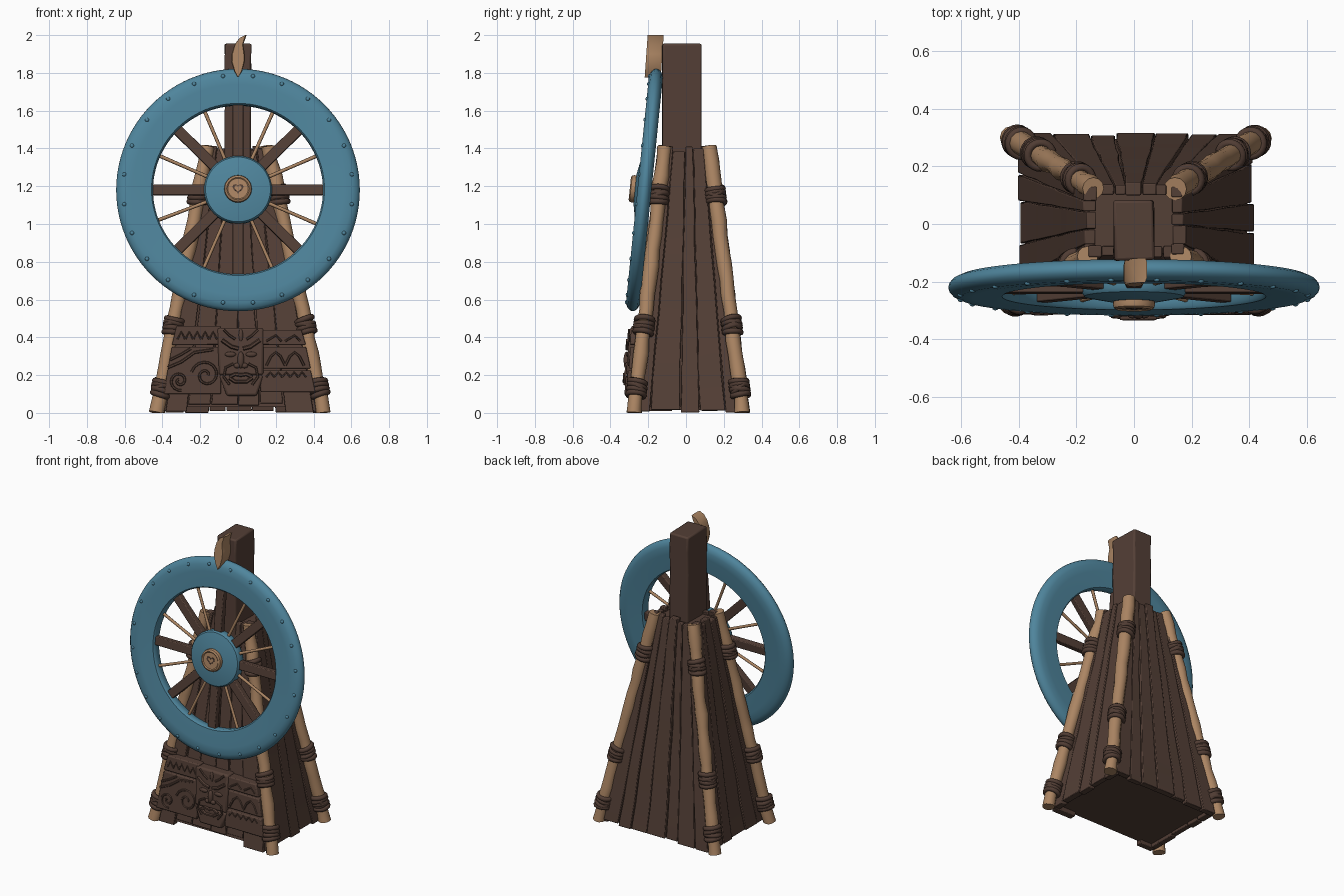
import bpy, bmesh, math, random
from mathutils import Matrix, Vector

if "Cube" in bpy.data.objects:
    bpy.data.objects.remove(bpy.data.objects["Cube"])

random.seed(4)
R = random.uniform


def material(name, col):
    m = bpy.data.materials.new(name)
    m.diffuse_color = (*col, 1)
    m.use_nodes = True
    m.node_tree.nodes["Principled BSDF"].inputs["Base Color"].default_value = m.diffuse_color
    return m


BLUE = material("painted blue", (0.078, 0.235, 0.335))
BROWN = material("dark wood", (0.088, 0.050, 0.037))
ROPE = material("rope brown", (0.080, 0.045, 0.033))
TAN = material("light wood", (0.41, 0.235, 0.125))


def finish(name, bm, mat, bevel=0.0, angle=35):
    bmesh.ops.recalc_face_normals(bm, faces=bm.faces[:])
    me = bpy.data.meshes.new(name)
    bm.to_mesh(me)
    bm.free()
    me.materials.append(mat)
    me.shade_smooth()
    me.set_sharp_from_angle(angle=math.radians(angle))
    ob = bpy.data.objects.new(name, me)
    bpy.context.collection.objects.link(ob)
    if bevel:
        b = ob.modifiers.new("soft edges", 'BEVEL')
        b.width, b.segments, b.limit_method = bevel, 2, 'ANGLE'
    return ob


def loft(bm, rings, closed=False):
    vs = [[bm.verts.new(p) for p in r] for r in rings]
    n = len(vs[0])
    for a, b in zip(vs, vs[1:] + vs[:1] if closed else vs[1:]):
        for i in range(n):
            bm.faces.new((a[i], a[(i + 1) % n], b[(i + 1) % n], b[i]))
    if not closed:
        bm.faces.new(vs[0])
        bm.faces.new(vs[-1])


def lathe(bm, profile, M, n=64, closed=False):
    loft(bm, [[M @ Vector((r * math.cos(2 * math.pi * i / n), r * math.sin(2 * math.pi * i / n), z))
               for i in range(n)] for r, z in profile], closed)


def tube(bm, pts, radii, n=8):
    pts = [Vector(p) for p in pts]
    rings = []
    for i, p in enumerate(pts):
        d = (pts[min(i + 1, len(pts) - 1)] - pts[max(i - 1, 0)]).normalized()
        u = d.cross(Vector((0, 1, 0))).normalized()
        v = d.cross(u)
        ring = [p + radii[i] * (u * math.cos(2 * math.pi * k / n) + v * math.sin(2 * math.pi * k / n)) for k in range(n)]
        for q in ring:
            q.z = max(q.z, 0)
        rings.append(ring)
    loft(bm, rings)


def box(bm, x0, x1, y0, y1, z0, z1, M=Matrix()):
    loft(bm, [[M @ Vector(p) for p in ((x0, y0, z), (x1, y0, z), (x1, y1, z), (x0, y1, z))] for z in (z0, z1)])


def blob(bm, loc, size):
    bmesh.ops.create_uvsphere(bm, u_segments=12, v_segments=8, radius=1,
                              matrix=Matrix.Translation(loc) @ Matrix.Diagonal((*size, 1)))


# Tower: tapered core with planks on its four sides
H = 1.41
LOW = [Vector(p) for p in ((-0.39, -0.29, 0), (0.405, -0.29, 0), (0.405, 0.305, 0), (-0.39, 0.305, 0))]
TOP = [Vector(p) for p in ((-0.16, -0.105, H), (0.16, -0.105, H), (0.16, 0.13, H), (-0.16, 0.13, H))]
bm = bmesh.new()
s = Vector((0.97, 0.97, 1))
loft(bm, [[p * s + Vector((0, 0, 0.03)) for p in LOW], [p * s - Vector((0, 0, 0.03)) for p in TOP]])
finish("tower_core", bm, BROWN)
for side, name, n in ((0, "front", 6), (1, "right", 5), (2, "back", 7), (3, "left", 5)):
    bm = bmesh.new()
    a, b, c, d = LOW[side], LOW[(side + 1) % 4], TOP[side], TOP[(side + 1) % 4]
    out = Vector(((0, -1, 0), (1, 0, 0), (0, 1, 0), (-1, 0, 0))[side])
    cuts = [0] + [(i + R(-0.2, 0.2)) / n for i in range(1, n)] + [1]
    for i in range(n):
        t0, t1 = cuts[i] + 0.004, cuts[i + 1] - 0.004
        lo = R(0, 0.012)
        if side == 0 and 0 < i < n - 1:
            lo = R(0.035, 0.05) / H
        hi, th = 1 + R(-0.02, 0.004), R(0.004, 0.014)
        rings = []
        for k in range(9):
            f = lo + (hi - lo) * k / 8
            w = R(-0.006, 0.006)
            p, q = (a.lerp(b, t0 + w)).lerp(c.lerp(d, t0 + w), f), (a.lerp(b, t1 + w)).lerp(c.lerp(d, t1 + w), f)
            o = out * (th + R(-0.003, 0.003))
            rings.append([p + o, q + o, q - out * 0.03, p - out * 0.03])
        loft(bm, rings)
    finish(name + "_planks", bm, BROWN, 0.004)

# Upright post
bm = bmesh.new()
rings = []
for z in (1.2, 1.4, 1.55, 1.7, 1.85, 1.955):
    w = R(-0.003, 0.003)
    rings.append([(-0.07 + w, -0.128, z), (0.07 + w, -0.125, z), (0.068 - w, 0.083, z), (-0.07 - w, 0.083, z)])
loft(bm, rings)
finish("post", bm, BROWN, 0.01)

# Corner poles with rope lashings
poles = {"front_left": ((-0.43, -0.275, 0), (-0.16, -0.115, H)), "front_right": ((0.455, -0.275, 0), (0.16, -0.115, H)),
         "back_left": ((-0.425, 0.30, 0), (-0.14, 0.125, H)), "back_right": ((0.44, 0.30, 0), (0.14, 0.125, H))}
for name, (a, b) in poles.items():
    a, b = Vector(a), Vector(b)
    bm = bmesh.new()
    pts = [a.lerp(b, i / 18) + Vector((R(-0.004, 0.004), R(-0.004, 0.004), 0)) for i in range(19)]
    tube(bm, pts, [0.038 + R(-0.003, 0.004) for _ in pts], 12)
    finish(name + "_pole", bm, TAN, angle=50)
    bm = bmesh.new()
    aim = (b - a).to_track_quat('Z', 'Y').to_matrix().to_4x4()
    for z in (0.13, 0.46, 1.15):
        for k in (-1.5, -0.5, 0.5, 1.5, 0, 0):
            M = Matrix.Translation(a.lerp(b, (z + k * 0.022) / H)) @ aim @ Matrix.Rotation(R(0, 6), 4, 'Z') \
                @ Matrix.Rotation(R(0.08, 0.2) if k else 0.55, 4, 'X')
            lathe(bm, [(0.044 + 0.014 * math.cos(t * math.pi / 4), 0.015 * math.sin(t * math.pi / 4))
                       for t in range(8)], M, 20, True)
    finish(name + "_lashings", bm, ROPE, angle=60)


# Carved front panel: leaning boards, a mask and raised ornament
def fy(z):
    return -0.322 + 0.08 * z


def board(bm, xl0, xr0, z0, xl1, xr1, z1, off=0.0):
    loft(bm, [[(l, fy(z) - off, z), (r, fy(z) - off, z), (r, fy(z) + 0.07, z), (l, fy(z) + 0.07, z)]
              for l, r, z in ((xl0, xr0, z0), (xl1, xr1, z1))])


def carve(bm, pts, r, off=0.0, mirror=None):
    for sgn in ((1,) if mirror is None else (1, -1)):
        c = mirror or 0
        tube(bm, [(c + sgn * x, fy(z) - off, z) for x, z in pts], [r] * len(pts), 6)


bm = bmesh.new()
board(bm, -0.395, -0.09, 0.10, -0.35, -0.09, 0.35)
board(bm, -0.35, -0.09, 0.36, -0.325, -0.09, 0.46, 0.004)
board(bm, 0.12, 0.41, 0.11, 0.12, 0.385, 0.225, 0.003)
board(bm, 0.12, 0.385, 0.235, 0.12, 0.36, 0.35)
board(bm, 0.12, 0.36, 0.36, 0.12, 0.335, 0.44, 0.004)
finish("panel_boards", bm, BROWN, 0.006)
bm = bmesh.new()
board(bm, -0.06, 0.10, 0.09, -0.10, 0.135, 0.2, 0.012)
board(bm, -0.10, 0.135, 0.2, -0.11, 0.135, 0.45, 0.012)
finish("mask_block", bm, BROWN, 0.012)

bm = bmesh.new()
C = 0.015
carve(bm, [(0.012, 0.34), (0.05, 0.35), (0.10, 0.385)], 0.011, 0.016, C)     # brows
carve(bm, [(0.03, 0.39), (0.06, 0.41), (0.09, 0.44)], 0.007, 0.014, C)
carve(bm, [(0.04, 0.26), (0.08, 0.24), (0.09, 0.19), (0.06, 0.15)], 0.007, 0.014, C)
carve(bm, [(-0.06, 0.19), (-0.03, 0.205), (0, 0.2), (0.03, 0.205), (0.06, 0.19)], 0.010, 0.018, C)  # lips
carve(bm, [(-0.06, 0.185), (-0.03, 0.165), (0.03, 0.165), (0.06, 0.185)], 0.010, 0.018, C)
for sgn in (-1, 1):
    blob(bm, (C + sgn * 0.055, fy(0.31) - 0.012, 0.31), (0.03, 0.01, 0.014))
    blob(bm, (C + sgn * 0.02, fy(0.25) - 0.014, 0.25), (0.018, 0.012, 0.014))
blob(bm, (C, fy(0.28) - 0.014, 0.28), (0.018, 0.017, 0.045))
blob(bm, (C, fy(0.41) - 0.010, 0.41), (0.012, 0.01, 0.035))
finish("mask_features", bm, BROWN, angle=60)

bm = bmesh.new()
for cx, cz, size, turn in ((-0.17, 0.2, 0.075, 0), (-0.31, 0.17, 0.05, 2)):      # wave swirls
    carve(bm, [(cx + size * (0.15 + t / 26) * math.cos(turn + t * 0.4), cz + size * (0.15 + t / 26) * math.sin(turn + t * 0.4))
               for t in range(24)], 0.007)
carve(bm, [(-0.37, 0.24), (-0.3, 0.27), (-0.23, 0.32), (-0.13, 0.335)], 0.008)
carve(bm, [(-0.36, 0.28), (-0.3, 0.31), (-0.25, 0.34)], 0.007)
for i in range(5):                                                              # zigzags and arcs
    x = 0.15 + i * 0.042
    carve(bm, [(x, 0.19), (x + 0.021, 0.215), (x + 0.042, 0.19)], 0.005, 0.003)
    carve(bm, [(-0.32 + i * 0.042, 0.39), (-0.30 + i * 0.042, 0.43), (-0.28 + i * 0.042, 0.39)], 0.005, 0.004)
for x in (0.2, 0.3):
    carve(bm, [(x - 0.05, 0.25), (x - 0.025, 0.3), (x, 0.32), (x + 0.025, 0.3), (x + 0.05, 0.25)], 0.007)
    carve(bm, [(x - 0.05, 0.38), (x, 0.41), (x + 0.03, 0.38)], 0.006, 0.004)
finish("panel_carving", bm, BROWN, angle=60)

# Wheel frame: local z points out of the front, leaning back at the top
W = Matrix.Translation((0, -0.22, 1.18)) @ Matrix.Rotation(-0.101, 4, 'X') @ Matrix.Rotation(math.pi / 2, 4, 'X')
bm = bmesh.new()
half = [(0.45, 0.022), (0.458, 0.032), (0.56, 0.037), (0.605, 0.037), (0.63, 0.026), (0.642, 0.012)]
lathe(bm, half + [(0.645, 0)] + [(r, -z) for r, z in reversed(half)], W, 96, True)
finish("wheel_rim", bm, BLUE, angle=40)
bm = bmesh.new()
for i in range(24):
    t = (i + 0.5) * math.pi / 12
    blob(bm, W @ Vector((0.607 * math.cos(t), 0.607 * math.sin(t), 0.034)), (0.011, 0.009, 0.011))
finish("rim_studs", bm, BLUE, angle=60)
bm = bmesh.new()
lathe(bm, [(0.17, -0.035), (0.18, -0.02), (0.18, 0.02), (0.172, 0.032), (0.08, 0.05), (0.05, 0.05)], W)
finish("hub_disc", bm, BLUE)
bm = bmesh.new()
lathe(bm, [(0.07, 0.03), (0.073, 0.06), (0.07, 0.072), (0.06, 0.078), (0.054, 0.073), (0.02, 0.073)], W, 32)
finish("hub_cap", bm, TAN)
bm = bmesh.new()
heart = [(16 * math.sin(t) ** 3, 13 * math.cos(t) - 5 * math.cos(2 * t) - 2 * math.cos(3 * t) - math.cos(4 * t))
         for t in (2 * math.pi * k / 32 for k in range(32))]
loft(bm, [[W @ Vector((x * s, y * s + 0.002, z)) for x, y in heart]
          for s, z in ((0.0018, 0.072), (0.0018, 0.075), (0.0012, 0.075), (0.0012, 0.072))], True)
finish("cap_heart", bm, BROWN)
bm = bmesh.new()
lathe(bm, [(0.05, -0.16), (0.05, 0)], W, 24)
finish("axle", bm, BROWN)

# Spokes: eight thick, eight thin between them
thick, thin = bmesh.new(), bmesh.new()
for i in range(8):
    box(thick, 0.15, 0.47, -0.028, 0.028, -0.02, 0.02, W @ Matrix.Rotation(i * math.pi / 4, 4, 'Z'))
    t = (i + 0.5) * math.pi / 4 + R(-0.03, 0.03)
    tube(thin, [W @ Vector((r * math.cos(t), r * math.sin(t), 0)) for r in (0.15, 0.3, 0.47)], [0.010, 0.009, 0.010])
finish("thick_spokes", thick, BROWN, 0.005)
finish("thin_spokes", thin, TAN, angle=60)

# Pointer: curved leaf-shaped flap above the rim
leaf = [(0.045, 2.0), (0.01, 1.985), (-0.018, 1.95), (-0.034, 1.90), (-0.036, 1.86), (-0.02, 1.81), (0.0, 1.775),
        (0.022, 1.81), (0.036, 1.86), (0.036, 1.90), (0.028, 1.95)]
bm = bmesh.new()
loft(bm, [[(x * k, y + 0.07 * (z - 1.9), z) for x, z in leaf] for y, k in ((-0.21, 0.85), (-0.195, 1), (-0.14, 1), (-0.125, 0.9))])
finish("pointer", bm, TAN)
